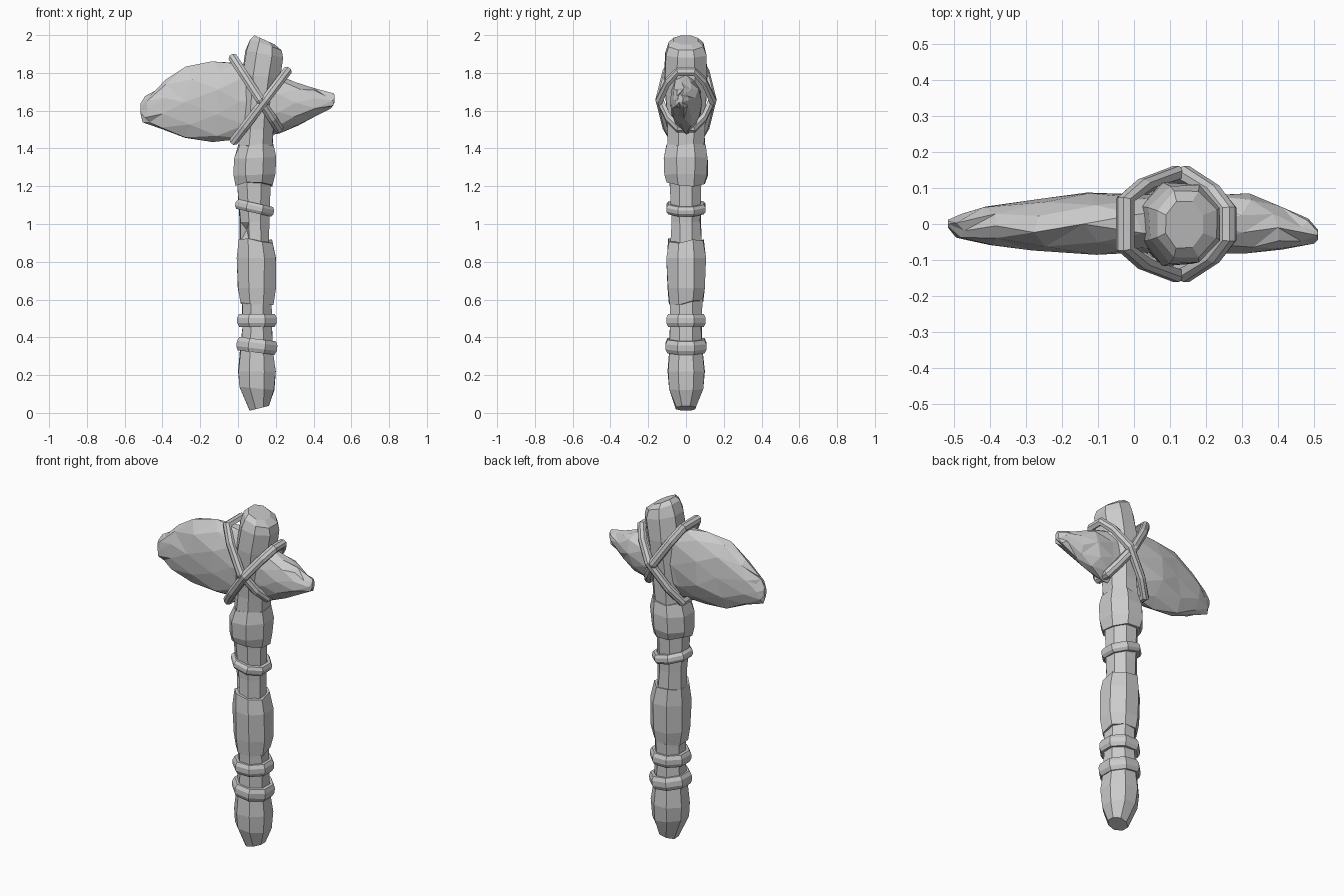
import bpy, bmesh, math, random
from mathutils import Vector

random.seed(4)
old = bpy.data.objects.get("Cube")
if old:
    bpy.data.objects.remove(old, do_unlink=True)

grey = bpy.data.materials.new("stone grey")
grey.use_nodes = True
grey.diffuse_color = (0.6, 0.6, 0.6, 1)
grey.node_tree.nodes["Principled BSDF"].inputs["Base Color"].default_value = (0.6, 0.6, 0.6, 1)


def finish(name, bm):
    bmesh.ops.recalc_face_normals(bm, faces=bm.faces)
    mesh = bpy.data.meshes.new(name)
    bm.to_mesh(mesh)
    bm.free()
    mesh.materials.append(grey)
    obj = bpy.data.objects.new(name, mesh)
    bpy.context.collection.objects.link(obj)
    return obj


def skin(bm, rings, closed=False):
    """Bridge rings of points with quads, capping the ends of open lofts."""
    rows = [[bm.verts.new(p) for p in ring] for ring in rings]
    n = len(rows[0])
    for k in range(len(rows) - (0 if closed else 1)):
        a, b = rows[k], rows[(k + 1) % len(rows)]
        for i in range(n):
            j = (i + 1) % n
            bm.faces.new((a[i], a[j], b[j], b[i]))
    if not closed:
        bm.faces.new(rows[0])
        bm.faces.new(rows[-1])


def wood(name, profile, jitter=0.004, sides=8, ragged=0.0):
    """Upright loft; profile rows are z, centre x, radius x, radius y, slope."""
    bm = bmesh.new()
    rings = []
    for k, (z, cx, rx, ry, slope) in enumerate(profile):
        rag = ragged if k in (0, len(profile) - 1) else 0
        ring = []
        for i in range(sides):
            a = math.tau * (i + 0.5) / sides
            s = 1.05 + random.uniform(-jitter, jitter) / rx
            x, y = math.cos(a) * rx * s, math.sin(a) * ry * s
            ring.append((cx + x, y, z + slope * x + random.uniform(-rag, rag)))
        rings.append(ring)
    skin(bm, rings)
    return bm


# Handle core, with one splintered facet
bm = wood("handle", [
    (0.025, 0.115, 0.052, 0.055, 0.25), (0.13, 0.1, 0.093, 0.092, -0.1),
    (0.22, 0.1, 0.1, 0.1, 0), (0.34, 0.1, 0.088, 0.09, 0),
    (0.46, 0.1, 0.08, 0.085, 0), (0.6, 0.1, 0.082, 0.088, 0),
    (0.91, 0.09, 0.08, 0.083, 0), (1.01, 0.088, 0.078, 0.08, 0),
    (1.2, 0.085, 0.088, 0.085, 0), (1.4, 0.095, 0.09, 0.1, 0),
    (1.5, 0.1, 0.088, 0.1, 0), (1.62, 0.105, 0.092, 0.105, 0),
    (1.78, 0.122, 0.102, 0.118, -0.1), (1.9, 0.14, 0.1, 0.11, -0.2),
    (1.95, 0.145, 0.085, 0.095, -0.35), (1.975, 0.14, 0.055, 0.065, -0.45)])
chip = min(bm.faces, key=lambda f: (f.calc_center_median() - Vector((0.05, -0.08, 0.96))).length)
poked = bmesh.ops.poke(bm, faces=[chip])
poked["verts"][0].co += Vector((0.01, 0.035, 0.01))
finish("handle", bm)

# Thicker bark sleeves with ragged ends
finish("grip_sleeve", wood("grip_sleeve", [
    (0.585, 0.1, 0.088, 0.092, -0.04), (0.66, 0.098, 0.103, 0.102, 0),
    (0.82, 0.097, 0.105, 0.106, 0), (0.91, 0.092, 0.092, 0.094, -0.05)], ragged=0.015))
finish("neck_sleeve", wood("neck_sleeve", [
    (1.21, 0.085, 0.1, 0.102, 0), (1.26, 0.085, 0.113, 0.117, 0.04),
    (1.35, 0.088, 0.115, 0.12, 0.04), (1.42, 0.095, 0.094, 0.105, 0)], ragged=0.012))

# Chipped stone head, lofted along x: x, bottom z, top z, half depth, y shift
sections = [
    (-0.515, 1.58, 1.64, 0.012, 0), (-0.485, 1.535, 1.68, 0.035, -0.008),
    (-0.4, 1.49, 1.76, 0.056, -0.005), (-0.26, 1.45, 1.84, 0.074, 0),
    (-0.12, 1.43, 1.86, 0.088, 0), (0.02, 1.43, 1.865, 0.085, 0),
    (0.2, 1.48, 1.8, 0.088, 0), (0.31, 1.52, 1.765, 0.082, 0),
    (0.4, 1.555, 1.725, 0.062, -0.01), (0.485, 1.61, 1.695, 0.036, -0.02),
    (0.51, 1.64, 1.685, 0.014, -0.03)]
bm = bmesh.new()
rings = []
for k, (x, low, high, depth, shift) in enumerate(sections):
    mid, half = (low + high) / 2, (high - low) / 2
    slide = 0 if k in (0, len(sections) - 1) else 0.022
    ring = []
    for i in range(10):
        a = math.tau * (i + 0.5 * (k % 2)) / 10 + math.pi / 2
        s = random.uniform(0.93, 1.05)
        ring.append((x + random.uniform(-slide, slide), shift + depth * s * math.cos(a),
                     mid + half * s * math.sin(a)))
    rings.append(ring)
skin(bm, rings)
bmesh.ops.triangulate(bm, faces=[f for f in bm.faces if len(f.verts) == 4], quad_method='SHORT_EDGE')
finish("stone_head", bm)


def binding(name, centre, angle, loop, half, thick):
    """Bevelled strap following a loop of points in a plane tilted about y."""
    u = Vector((math.cos(angle), 0, math.sin(angle)))
    v = Vector((0, 1, 0))
    n = u.cross(v)
    section = [(-thick, -half), (0, -half), (thick * 0.6, -half * 0.4),
               (thick * 0.6, half * 0.4), (0, half), (-thick, half)]
    rings = []
    for a, b in loop:
        out = (u * a + v * b).normalized()
        p = Vector(centre) + u * a + v * b
        rings.append([p + out * o + n * w for o, w in section])
    bm = bmesh.new()
    skin(bm, rings, closed=True)
    return finish(name, bm)


# Rope rings round the handle
circle = [(math.cos(math.tau * (i + 0.5) / 8), math.sin(math.tau * (i + 0.5) / 8)) for i in range(8)]
for name, z, x, r, angle, half in (("lower_ring", 0.355, 0.1, 0.106, -0.12, 0.036),
                                   ("middle_ring", 0.49, 0.1, 0.102, 0.0, 0.034),
                                   ("upper_ring", 1.085, 0.088, 0.102, -0.22, 0.026)):
    binding(name, (x, 0, z), angle, [(a * r, b * r) for a, b in circle], half, 0.018)

# Crossed straps lashing the head to the handle
for name, start, end in (("falling_strap", (-0.03, 1.885), (0.22, 1.5)),
                         ("rising_strap", (-0.025, 1.435), (0.265, 1.815))):
    dx, dz = end[0] - start[0], end[1] - start[1]
    size = math.hypot(dx, dz)
    side = [(-0.5, 0.07), (-0.28, 0.115), (0.08, 0.148), (0.35, 0.1), (0.5, 0.045)]
    loop = [(t * size, y) for t, y in side] + [(t * size, -y) for t, y in reversed(side)]
    centre = ((start[0] + end[0]) / 2, 0, (start[1] + end[1]) / 2)
    binding(name, centre, math.atan2(dz, dx), loop, 0.024, 0.022)
